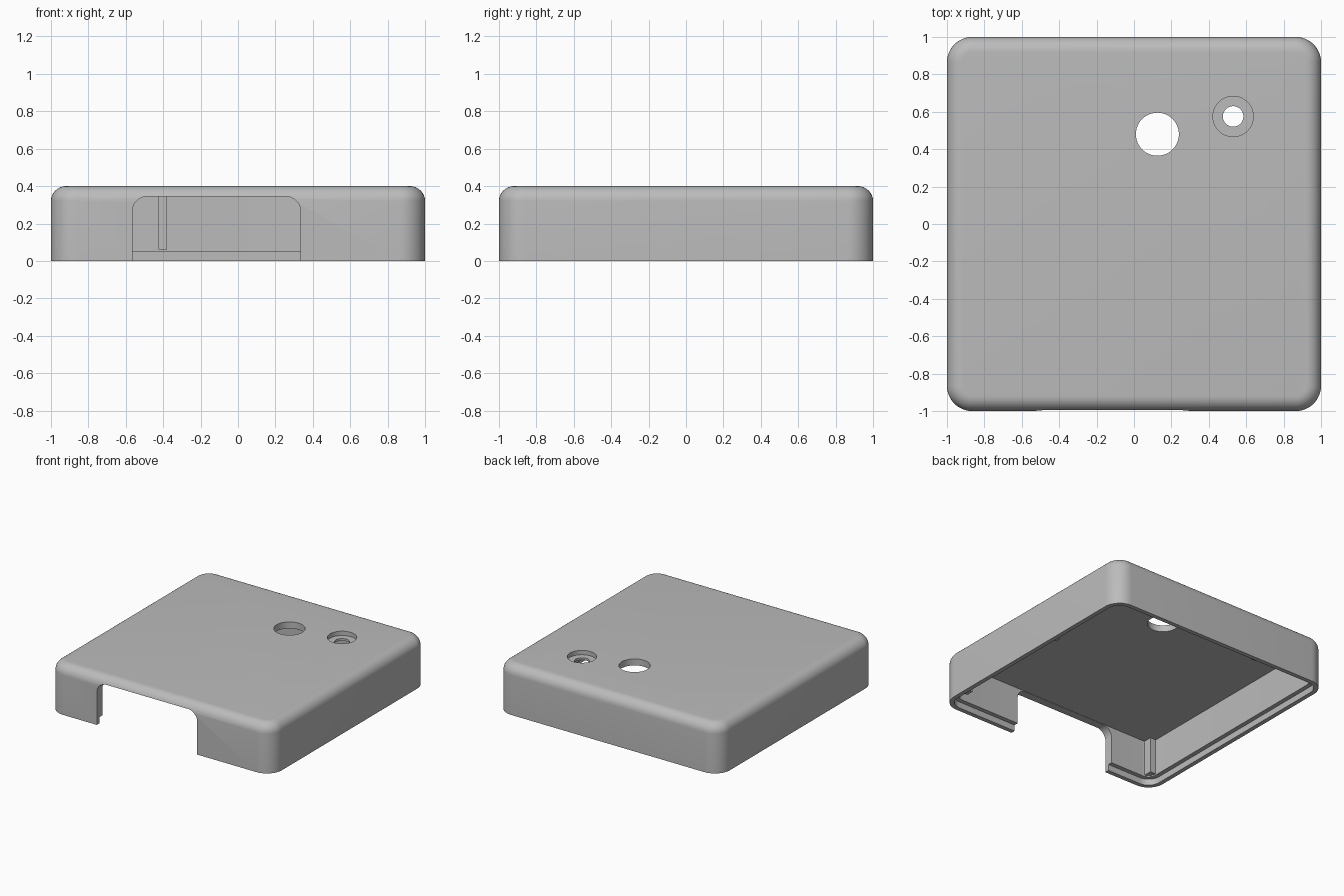
import bpy, bmesh, math
from mathutils import Vector

if "Cube" in bpy.data.objects:
    bpy.data.objects.remove(bpy.data.objects["Cube"], do_unlink=True)

grey = bpy.data.materials.new("plain_grey")
grey.use_nodes = True
grey.diffuse_color = (0.5, 0.5, 0.5, 1)
grey.node_tree.nodes["Principled BSDF"].inputs["Base Color"].default_value = (0.5, 0.5, 0.5, 1)

HEIGHT, CORNER, FILLET, CEILING, STEP = 0.4, 0.135, 0.08, 0.347, 0.05
WALL, LIP = 0.07, 0.035


def finish(bm, name):
    bmesh.ops.recalc_face_normals(bm, faces=bm.faces)
    mesh = bpy.data.meshes.new(name)
    bm.to_mesh(mesh)
    bm.free()
    mesh.materials.append(grey)
    obj = bpy.data.objects.new(name, mesh)
    bpy.context.collection.objects.link(obj)
    return obj


def ring(bm, inset, z, steps=12):
    """Rounded square loop, inset from the outer wall."""
    radius = CORNER - inset
    centre = 1 - CORNER
    verts = []
    for quarter, (sx, sy) in enumerate(((1, 1), (-1, 1), (-1, -1), (1, -1))):
        for i in range(steps + 1):
            a = math.pi / 2 * (quarter + i / steps)
            verts.append(bm.verts.new((sx * centre + radius * math.cos(a),
                                       sy * centre + radius * math.sin(a), z)))
    return verts


def prism(name, outline, direction):
    """Extrude a closed outline of 3D points."""
    bm = bmesh.new()
    face = bm.faces.new([bm.verts.new(p) for p in outline])
    out = bmesh.ops.extrude_face_region(bm, geom=[face])
    moved = [v for v in out["geom"] if isinstance(v, bmesh.types.BMVert)]
    bmesh.ops.translate(bm, verts=moved, vec=Vector(direction))
    return finish(bm, name)


def cut(target, cutter):
    mod = target.modifiers.new("cut", "BOOLEAN")
    mod.operation, mod.solver, mod.object = "DIFFERENCE", "EXACT", cutter
    bpy.context.view_layer.objects.active = target
    bpy.ops.object.modifier_apply(modifier=mod.name)
    bpy.data.objects.remove(cutter, do_unlink=True)


def drill(target, x, y, radius, bottom):
    circle = [(x + radius * math.cos(a), y + radius * math.sin(a), bottom)
              for a in (math.tau * i / 48 for i in range(48))]
    cut(target, prism("drill_cutter", circle, (0, 0, 0.5 - bottom)))


# Hollow shell: underside cavity, stepped rim, outer wall, rounded top
sections = [(WALL, CEILING), (WALL, STEP), (LIP, STEP), (LIP, 0), (0, 0)]
for i in range(9):
    a = math.pi / 2 * i / 8
    sections.append((FILLET * (1 - math.cos(a)), HEIGHT - FILLET + FILLET * math.sin(a)))
bm = bmesh.new()
loops = [ring(bm, inset, z) for inset, z in sections]
for low, high in zip(loops, loops[1:]):
    for i in range(len(low)):
        j = (i + 1) % len(low)
        bm.faces.new((low[i], low[j], high[j], high[i]))
bm.faces.new(loops[0])
bm.faces.new(loops[-1])
shell = finish(bm, "case_shell")

# Round-topped opening through the front wall
left, right, top, r = -0.565, 0.335, 0.345, 0.08
arch = [(left, -1.1, -0.1), (right, -1.1, -0.1)]
for cx, start in ((right - r, 0), (left + r, math.pi / 2)):
    for i in range(9):
        a = start + math.pi / 2 * i / 8
        arch.append((cx + r * math.cos(a), -1.1, top - r + r * math.sin(a)))
cut(shell, prism("opening_cutter", arch, (0, 0.2, 0)))

# Large through hole, and a small hole with a counterbore
drill(shell, 0.125, 0.48, 0.115, 0.2)
drill(shell, 0.53, 0.575, 0.055, 0.2)
drill(shell, 0.53, 0.575, 0.108, 0.365)

bpy.ops.object.select_all(action="DESELECT")
shell.select_set(True)
bpy.context.view_layer.objects.active = shell
bpy.ops.object.shade_smooth_by_angle(angle=math.radians(30))

# Support posts hanging from the ceiling along the inner walls
posts = {
    "back_post": (-0.425, -0.38, 0.88, 0.94),
    "left_post": (0.88, 0.94, 0.16, 0.205),
    "front_left_post": (0.875, 0.94, -0.86, -0.8),
    "front_right_post": (-0.94, -0.88, -0.94, -0.86),
}
for name, (x0, x1, y0, y1) in posts.items():
    base = [(x0, y0, 0.06), (x1, y0, 0.06), (x1, y1, 0.06), (x0, y1, 0.06)]
    prism(name, base, (0, 0, CEILING - 0.055))
